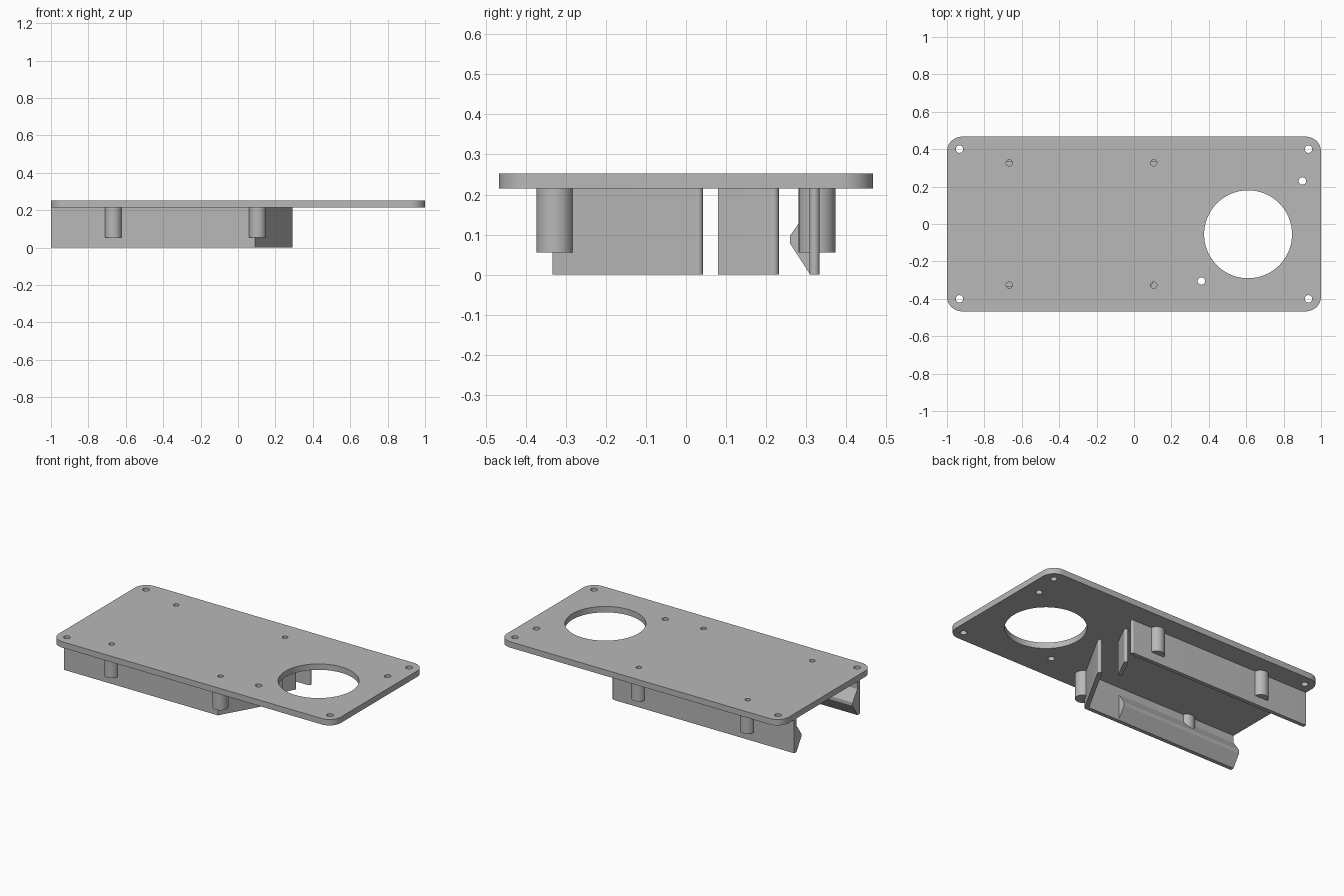
import bpy, bmesh
from math import sin, cos, pi, atan2
from mathutils import Vector

cube = bpy.data.objects.get("Cube")
if cube:
    bpy.data.objects.remove(cube, do_unlink=True)

grey = bpy.data.materials.new("plain_grey")
grey.use_nodes = True
colour = (0.48, 0.48, 0.48, 1)
grey.diffuse_color = colour
grey.node_tree.nodes["Principled BSDF"].inputs["Base Color"].default_value = colour

PLATE_Z, TOP_Z = 0.215, 0.253
parts = []


def finish(name, bm):
    bmesh.ops.recalc_face_normals(bm, faces=bm.faces)
    mesh = bpy.data.meshes.new(name)
    bm.to_mesh(mesh)
    bm.free()
    mesh.materials.append(grey)
    obj = bpy.data.objects.new(name, mesh)
    bpy.context.collection.objects.link(obj)
    parts.append(obj)
    return obj


def arc(cx, cy, r, start, end, n):
    return [(cx + r * cos(start + (end - start) * i / n),
             cy + r * sin(start + (end - start) * i / n)) for i in range(n + 1)]


def circle(cx, cy, r, n=32):
    return arc(cx, cy, r, 0, 2 * pi, n)[:-1]


def prism(name, loops, z0, z1):
    """Extrude an outline, with any further loops as holes."""
    bm = bmesh.new()
    edges = []
    for loop in loops:
        vs = [bm.verts.new((x, y, z0)) for x, y in loop]
        edges += [bm.edges.new((vs[i - 1], vs[i])) for i in range(len(vs))]
    bmesh.ops.triangle_fill(bm, use_beauty=True, use_dissolve=False, edges=edges)
    ext = bmesh.ops.extrude_face_region(bm, geom=bm.faces[:])
    top = [v for v in ext["geom"] if isinstance(v, bmesh.types.BMVert)]
    bmesh.ops.translate(bm, verts=top, vec=(0, 0, z1 - z0))
    return finish(name, bm)


def wall(name, path, half=0.0125):
    """Upright wall along a path: square start, mitred bends, round end."""
    pts = [Vector(p) for p in path]
    dirs = [(b - a).normalized() for a, b in zip(pts, pts[1:])]
    left, right = [], []
    for i, p in enumerate(pts[:-1]):
        d0, d1 = dirs[max(i - 1, 0)], dirs[i]
        n0, n1 = Vector((-d0.y, d0.x)), Vector((-d1.y, d1.x))
        offset = (n0 + n1) * half / (1 + n0.dot(n1))
        left.append(tuple(p + offset))
        right.append(tuple(p - offset))
    a = atan2(dirs[-1].y, dirs[-1].x)
    end = arc(*pts[-1], half, a - pi / 2, a + pi / 2, 12)
    return prism(name, [right + end + left[::-1]], 0, PLATE_Z)


# Cover plate with rounded corners and through holes
R, X, Y = 0.08, 1.0, 0.467
outline = []
for k, (sx, sy) in enumerate([(1, 1), (-1, 1), (-1, -1), (1, -1)]):
    outline += arc(sx * (X - R), sy * (Y - R), R, k * pi / 2, (k + 1) * pi / 2, 12)
standoffs = [(x, y) for x in (-0.667, 0.105) for y in (-0.327, 0.327)]
screws = [(x, y) for x in (-0.933, 0.933) for y in (-0.4, 0.4)]
screws += [(0.9, 0.23), (0.36, -0.305)]
holes = [circle(0.61, -0.055, 0.235, 96)]
holes += [circle(x, y, 0.02) for x, y in screws]
holes += [circle(x, y, 0.017) for x, y in standoffs]
prism("cover_plate", [outline] + holes, PLATE_Z, TOP_Z)

# Standoffs with a blind bore open at the top
for i, (x, y) in enumerate(standoffs):
    bm = bmesh.new()
    rings = [[bm.verts.new((px, py, z)) for px, py in circle(x, y, r)]
             for r, z in ((0.046, 0.055), (0.046, PLATE_Z), (0.017, PLATE_Z), (0.017, 0.09))]
    for lo, hi in zip(rings, rings[1:]):
        for j in range(len(lo)):
            bm.faces.new((lo[j - 1], lo[j], hi[j], hi[j - 1]))
    bm.faces.new(rings[0])
    bm.faces.new(rings[-1])
    finish(f"standoff_{i + 1}", bm)

# Walls under the plate
wall("front_wall", [(-1, -0.3205), (0.083, -0.3205), (0.28, 0.03)])
wall("rear_wall", [(-1, 0.3205), (0.28, 0.3205)])
wall("short_angled_wall", [(0.175, 0.085), (0.243, 0.219)])

# Wedge shaped snap rails on the inner faces of both walls
profile = [(0.31, 0.0), (0.26, 0.077), (0.26, 0.098), (0.31, 0.17)]
for side, name in ((-1, "front_rail"), (1, "rear_rail")):
    bm = bmesh.new()
    a, b = [[bm.verts.new((x, side * y, z)) for y, z in profile] for x in (-1, -0.145)]
    bm.faces.new(a)
    bm.faces.new(b)
    for j in range(len(a)):
        bm.faces.new((a[j - 1], a[j], b[j], b[j - 1]))
    finish(name, bm)

# Smooth the round surfaces and keep the edges sharp
bpy.ops.object.select_all(action="DESELECT")
for obj in parts:
    obj.select_set(True)
bpy.context.view_layer.objects.active = parts[0]
bpy.ops.object.shade_smooth_by_angle()
